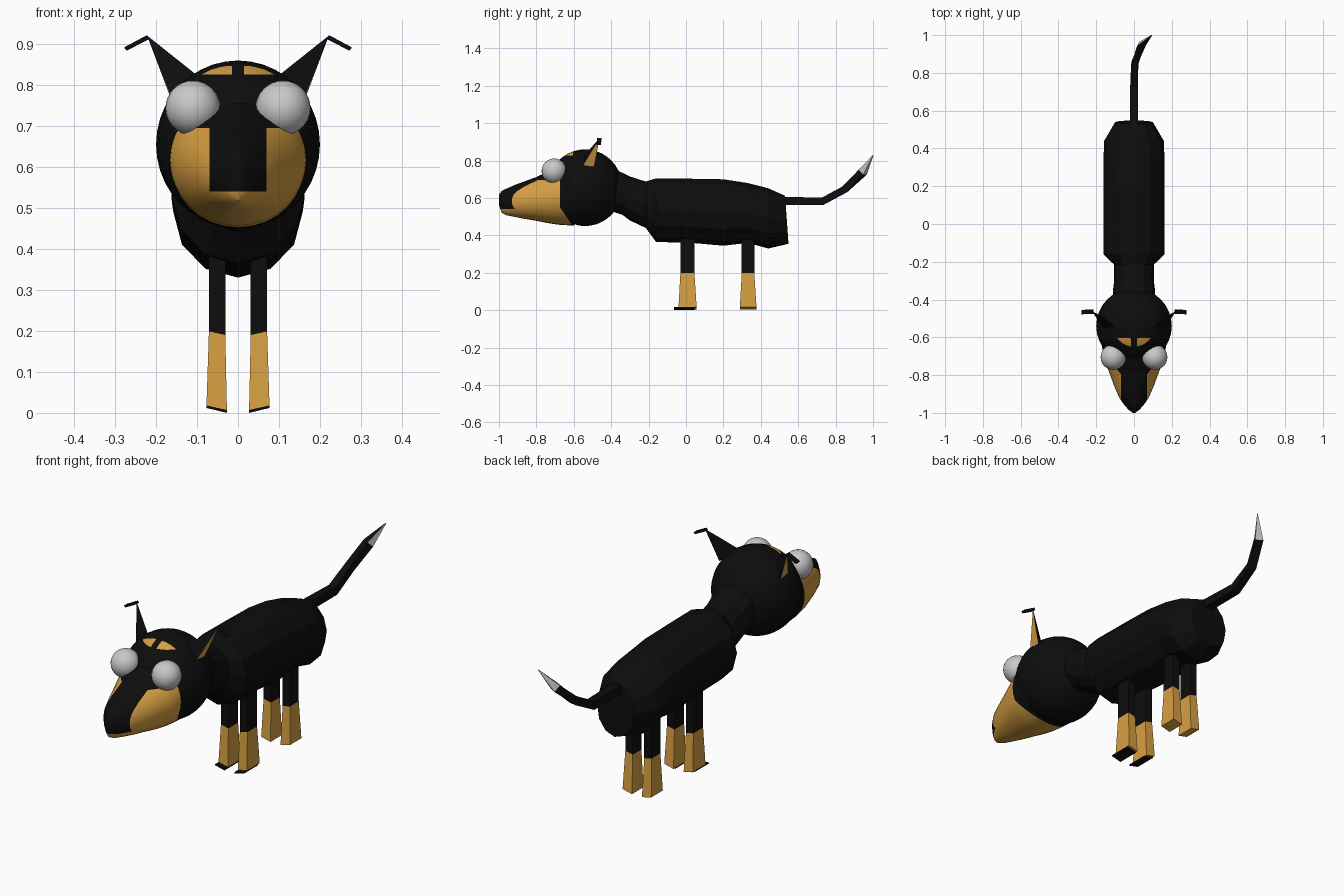
import bpy, bmesh, math
from mathutils import Vector

if "Cube" in bpy.data.objects:
    bpy.data.objects.remove(bpy.data.objects["Cube"])


def material(name, rgb):
    m = bpy.data.materials.new(name)
    m.diffuse_color = (*rgb, 1)
    m.use_nodes = True
    m.node_tree.nodes["Principled BSDF"].inputs["Base Color"].default_value = m.diffuse_color
    return m


BLACK = material("black coat", (0.004, 0.004, 0.004))
TAN = material("tan coat", (0.68, 0.35, 0.055))
GREY = material("pale grey", (0.58, 0.58, 0.58))


def finish(name, bm, mats, smooth=None):
    bmesh.ops.recalc_face_normals(bm, faces=bm.faces)
    me = bpy.data.meshes.new(name)
    bm.to_mesh(me)
    bm.free()
    ob = bpy.data.objects.new(name, me)
    bpy.context.collection.objects.link(ob)
    for m in mats:
        me.materials.append(m)
    if smooth:
        bpy.ops.object.select_all(action='DESELECT')
        ob.select_set(True)
        bpy.context.view_layer.objects.active = ob
        bpy.ops.object.shade_smooth_by_angle(angle=math.radians(smooth))
    return ob


def bridge(bm, rings):
    """Skin a list of closed point loops and cap both ends."""
    loops = [[bm.verts.new(p) for p in r] for r in rings]
    n = len(loops[0])
    for a, b in zip(loops, loops[1:]):
        for i in range(n):
            j = (i + 1) % n
            bm.faces.new((a[i], a[j], b[j], b[i]))
    bm.faces.new(loops[0])
    bm.faces.new(loops[-1])


def loft(bm, sections, n):
    """Elliptical sections along y: (y at top, y at bottom, z bottom, z top, half width)."""
    rings = []
    for yt, yb, zb, zt, hw in sections:
        ring = []
        for i in range(n):
            a = 2 * math.pi * i / n
            s = (1 + math.cos(a)) / 2
            ring.append((hw * math.sin(a), yb + (yt - yb) * s, zb + (zt - zb) * s))
        rings.append(ring)
    bridge(bm, rings)


def cut(bm, point, normal):
    bmesh.ops.bisect_plane(bm, geom=bm.verts[:] + bm.edges[:] + bm.faces[:],
                           plane_co=point, plane_no=normal, dist=1e-5)


# Paint rule shared by skull and muzzle: tan cheeks and jaw, two tan brows
def paint_face(bm):
    for x in (-0.07, 0.07, -0.015, 0.015):
        cut(bm, (x, 0, 0), (1, 0, 0))
    for z in (0.54, 0.695, 0.826, 0.847):
        cut(bm, (0, 0, z), (0, 0, 1))
    cut(bm, (0, -0.603, 0), (0, 1, 0))
    cut(bm, (0, -0.68, 0.56), (0, 0.11, 0.075))
    cut(bm, (0, -0.675, 0), (0, 1, 0))
    for f in bm.faces:
        c = f.calc_center_median()
        jaw_line = max(-0.675, -0.68 + (0.56 - c.z) * 0.68)
        jaw = c.y < jaw_line and c.z < 0.695 and not (abs(c.x) < 0.07 and c.z > 0.54)
        brow = 0.826 < c.z < 0.847 and c.y < -0.603 and abs(c.x) > 0.015
        f.material_index = int(jaw or brow)


# Skull
bm = bmesh.new()
bmesh.ops.create_uvsphere(bm, u_segments=32, v_segments=20, radius=1)
for v in bm.verts:
    v.co = Vector((v.co.x * 0.2, v.co.y * 0.2 - 0.54, v.co.z * 0.205 + 0.655))
paint_face(bm)
finish("skull", bm, [BLACK, TAN], 40)

# Muzzle
bm = bmesh.new()
loft(bm, [(y, y, zb, zt, hw) for y, zb, zt, hw in (
    (-0.60, 0.452, 0.80, 0.175), (-0.68, 0.457, 0.775, 0.165), (-0.74, 0.466, 0.74, 0.148),
    (-0.80, 0.478, 0.712, 0.126), (-0.86, 0.488, 0.69, 0.104), (-0.92, 0.50, 0.668, 0.078),
    (-0.96, 0.508, 0.65, 0.05), (-0.985, 0.52, 0.638, 0.027), (-1.0, 0.56, 0.618, 0.006))], 32)
paint_face(bm)
finish("muzzle", bm, [BLACK, TAN], 40)

# Neck and torso
bm = bmesh.new()
loft(bm, [(-0.40, -0.40, 0.53, 0.76, 0.11), (-0.34, -0.34, 0.51, 0.735, 0.11),
          (-0.30, -0.30, 0.48, 0.715, 0.105), (-0.215, -0.215, 0.44, 0.688, 0.105),
          (-0.16, -0.16, 0.365, 0.705, 0.162), (0.03, 0.03, 0.36, 0.703, 0.162),
          (0.20, 0.20, 0.345, 0.70, 0.162), (0.33, 0.33, 0.36, 0.68, 0.162),
          (0.44, 0.44, 0.33, 0.652, 0.158), (0.53, 0.548, 0.355, 0.612, 0.10)], 12)
finish("torso", bm, [BLACK])

# Tail, with a pale pointed end
path = [Vector(p) for p in ((0, 0.50, 0.585), (0, 0.73, 0.582), (0.004, 0.85, 0.647),
                            (0.04, 0.945, 0.738), (0.095, 1.0, 0.828))]
radii = (0.022, 0.02, 0.018, 0.019, 0.0015)
bm = bmesh.new()
rings = []
for i, (p, r) in enumerate(zip(path, radii)):
    d = (path[min(i + 1, 4)] - path[max(i - 1, 0)]).normalized()
    side = d.cross(Vector((0, 0, 1))).normalized()
    up = side.cross(d)
    rings.append([p + r * (sx * side + sz * up)
                  for sx, sz in ((1, 1), (-1, 1), (-1, -1), (1, -1))])
bridge(bm, rings)
bm.normal_update()
bmesh.ops.recalc_face_normals(bm, faces=bm.faces)
for f in bm.faces:
    if f.calc_center_median().y > 0.95 and f.normal.z < 0.4:
        f.material_index = 1
finish("tail", bm, [BLACK, GREY])


def rect(x0, x1, y0, y1, z_in, z_out):
    return [(x0, y0, z_in), (x1, y0, z_out), (x1, y1, z_out), (x0, y1, z_in)]


def mirrored(points, s):
    return [(s * p[0], p[1], p[2]) for p in points]


for s, side in ((1, "right"), (-1, "left")):
    # Legs: black above, tan flared lower half
    for end, y0, y1 in (("front", -0.03, 0.045), ("rear", 0.298, 0.365)):
        bm = bmesh.new()
        bridge(bm, [mirrored(r, s) for r in (
            rect(0.031, 0.070, y0, y1, 0.42, 0.42),
            rect(0.031, 0.071, y0, y1, 0.19, 0.199),
            rect(0.027, 0.077, y0 - 0.01, y1 + 0.012, 0.004, 0.016))])
        for f in bm.faces:
            f.material_index = int(f.calc_center_median().z < 0.19)
        finish(side + "_" + end + "_leg", bm, [BLACK, TAN])

    # Front toe plate
    bm = bmesh.new()
    bridge(bm, [mirrored(r, s) for r in (
        rect(0.027, 0.077, -0.065, 0.045, 0.007, 0.018),
        rect(0.027, 0.077, -0.065, 0.045, 0.0, 0.012))])
    finish(side + "_toe", bm, [BLACK])

    # Ear: slim pyramid with a tan outer face
    bm = bmesh.new()
    a, b, c, t = [bm.verts.new(p) for p in mirrored(
        ((0.095, -0.55, 0.82), (0.158, -0.558, 0.762), (0.165, -0.49, 0.77),
         (0.222, -0.462, 0.921)), s)]
    for vs in ((a, b, t), (a, c, t), (a, b, c)):
        bm.faces.new(vs)
    bm.faces.new((b, c, t)).material_index = 1
    finish(side + "_ear", bm, [BLACK, TAN])

    # Folded ear tip
    bm = bmesh.new()
    bridge(bm, [mirrored(r, s) for r in (
        [(0.215, -0.475, 0.913), (0.215, -0.452, 0.913), (0.222, -0.452, 0.922), (0.222, -0.475, 0.922)],
        [(0.272, -0.478, 0.884), (0.272, -0.455, 0.884), (0.278, -0.455, 0.892), (0.278, -0.478, 0.892)])])
    finish(side + "_ear_tip", bm, [BLACK])

    # Eye
    bm = bmesh.new()
    bmesh.ops.create_uvsphere(bm, u_segments=24, v_segments=16, radius=0.067)
    bmesh.ops.translate(bm, verts=bm.verts, vec=(s * 0.11, -0.705, 0.744))
    finish(side + "_eye", bm, [GREY], 40)
